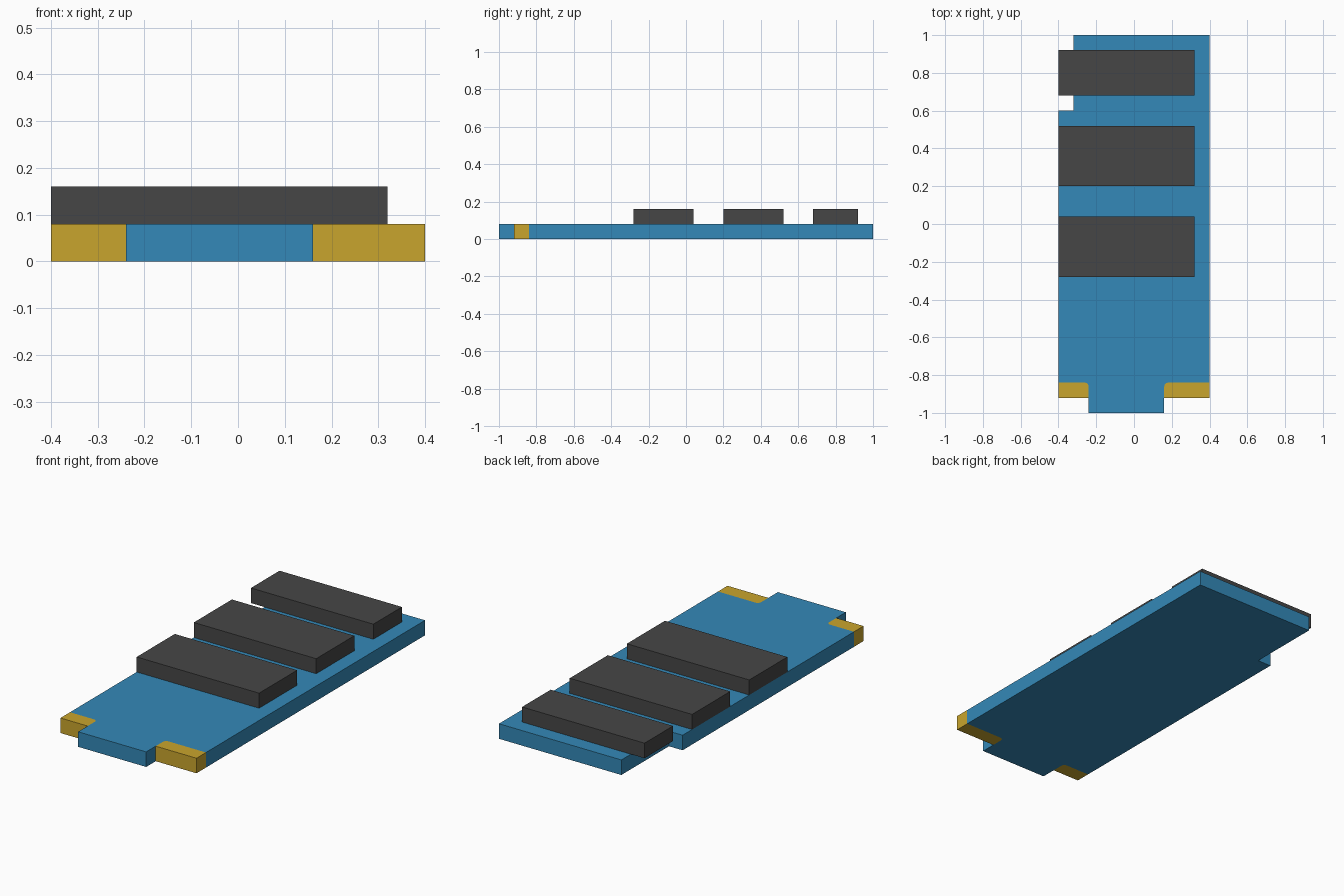
import bpy, bmesh, math

if "Cube" in bpy.data.objects:
    bpy.data.objects.remove(bpy.data.objects["Cube"])

T = 0.08  # board thickness, also chip height


def material(name, rgb):
    m = bpy.data.materials.new(name)
    lin = [((c / 255 + 0.055) / 1.055) ** 2.4 for c in rgb]
    m.diffuse_color = (*lin, 1)
    m.use_nodes = True
    m.node_tree.nodes["Principled BSDF"].inputs["Base Color"].default_value = m.diffuse_color
    return m


BLUE = material("board blue", (52, 137, 184))
GOLD = material("contact gold", (201, 165, 45))
DARK = material("chip dark grey", (70, 70, 70))


def slab(name, outline, z, height, mat):
    """Extrude a flat counter-clockwise outline upwards."""
    bm = bmesh.new()
    face = bm.faces.new([bm.verts.new((x, y, z)) for x, y in outline])
    ext = bmesh.ops.extrude_face_region(bm, geom=[face], use_keep_orig=True)
    for v in ext["geom"]:
        if isinstance(v, bmesh.types.BMVert):
            v.co.z += height
    bmesh.ops.recalc_face_normals(bm, faces=bm.faces)
    mesh = bpy.data.meshes.new(name)
    bm.to_mesh(mesh)
    bm.free()
    mesh.materials.append(mat)
    obj = bpy.data.objects.new(name, mesh)
    bpy.context.collection.objects.link(obj)
    return obj


def rounded_corner(x, side, y=-0.84, r=0.02, n=4):
    """Small arc at a contact's inner back corner, from its side to its back."""
    return [(x - side * r + side * r * math.cos(a), y - r + r * math.sin(a))
            for a in (math.pi / 2 * i / n for i in range(n + 1))]


left_arc = rounded_corner(-0.24, 1)
right_arc = rounded_corner(0.16, -1)

# Circuit board with front tongue and notched back left corner
slab("board",
     [(-0.24, -1), (0.16, -1)] + right_arc +
     [(0.4, -0.84), (0.4, 1), (-0.32, 1), (-0.32, 0.6), (-0.4, 0.6), (-0.4, -0.84)] +
     left_arc[::-1], 0, T, BLUE)

# Gold contacts either side of the tongue
slab("left_contact", [(-0.4, -0.92), (-0.24, -0.92)] + left_arc + [(-0.4, -0.84)], 0, T, GOLD)
slab("right_contact", [(0.4, -0.92), (0.4, -0.84)] + right_arc[::-1] + [(0.16, -0.92)], 0, T, GOLD)

# Row of chips on top
for name, y0, y1 in (("front_chip", -0.28, 0.04), ("middle_chip", 0.2, 0.52), ("back_chip", 0.68, 0.92)):
    slab(name, [(-0.4, y0), (0.32, y0), (0.32, y1), (-0.4, y1)], T, T, DARK)
